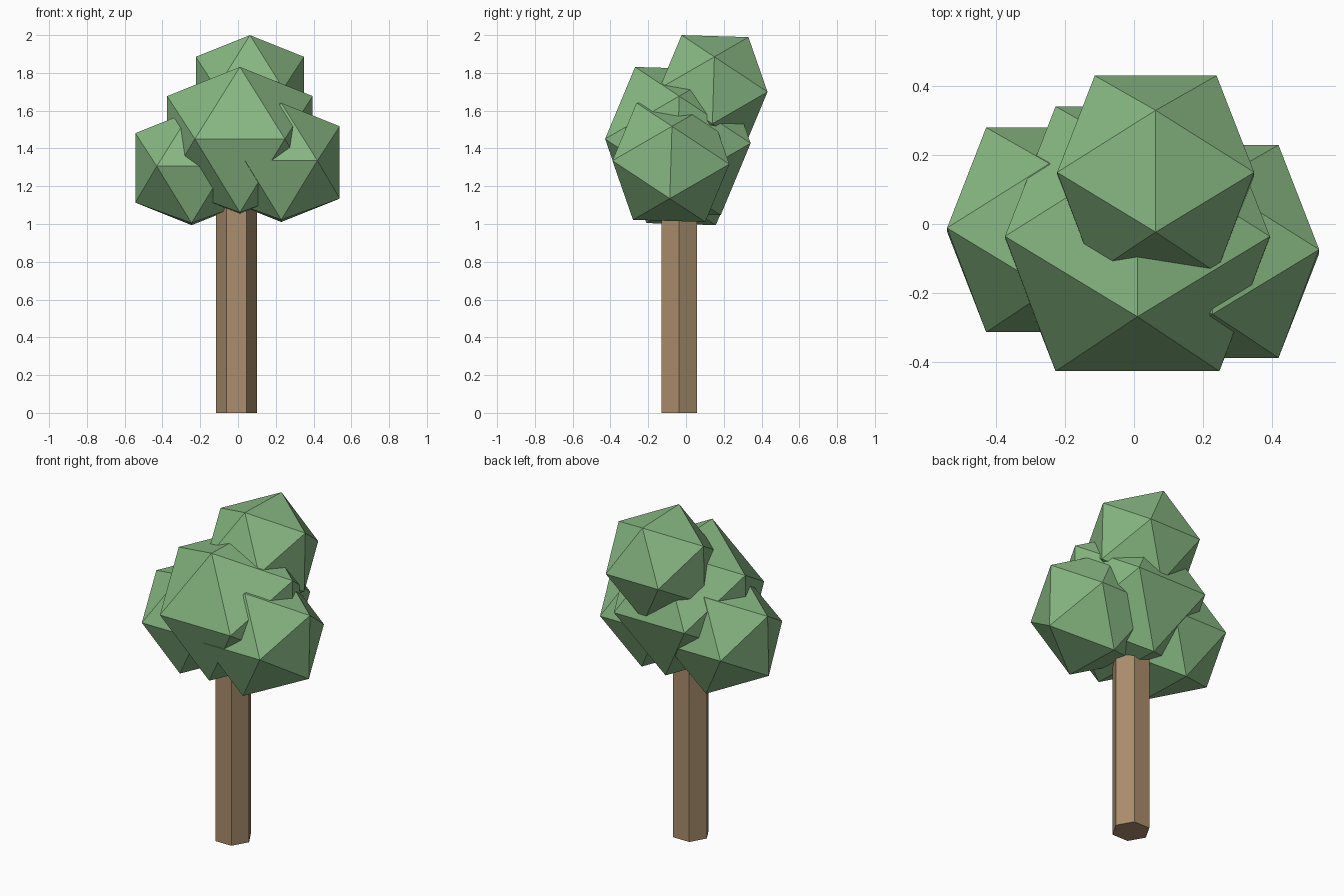
import bpy
import bmesh
from math import radians
from mathutils import Matrix, Vector

cube = bpy.data.objects.get("Cube")
if cube:
    bpy.data.objects.remove(cube, do_unlink=True)


def make_material(name, rgb):
    mat = bpy.data.materials.new(name)
    mat.use_nodes = True
    color = (*rgb, 1.0)
    mat.diffuse_color = color
    mat.node_tree.nodes["Principled BSDF"].inputs["Base Color"].default_value = color
    return mat


def add_object(name, bm, mat):
    mesh = bpy.data.meshes.new(name)
    bm.to_mesh(mesh)
    bm.free()
    mesh.materials.append(mat)
    obj = bpy.data.objects.new(name, mesh)
    bpy.context.collection.objects.link(obj)
    return obj


leaf_green = make_material("leaf_green", (0.242, 0.474, 0.223))
bark_brown = make_material("bark_brown", (0.402, 0.270, 0.150))

# Trunk: six-sided post whose top is buried in the foliage
TRUNK_RADIUS, TRUNK_HEIGHT = 0.108, 1.2
bm = bmesh.new()
bmesh.ops.create_cone(bm, cap_ends=True, segments=6,
                      radius1=TRUNK_RADIUS, radius2=TRUNK_RADIUS, depth=TRUNK_HEIGHT,
                      matrix=Matrix.Rotation(radians(90), 4, "Z"))
# Turn the post so that two corners point sideways
side = max(v.co.x for v in bm.verts)
if side < TRUNK_RADIUS * 0.95:
    bmesh.ops.rotate(bm, verts=bm.verts, matrix=Matrix.Rotation(radians(30), 3, "Z"))
bmesh.ops.translate(bm, verts=bm.verts, vec=(-0.008, -0.036, TRUNK_HEIGHT / 2))
add_object("trunk", bm, bark_brown)

# Foliage: four overlapping twenty-sided clumps, all tilted the same way
tilt = Matrix.Rotation(radians(30), 4, "X") @ Matrix.Rotation(radians(90), 4, "Z")
clumps = {
    "foliage_middle": ((0.01, -0.043, 1.439), 0.453),
    "foliage_top": ((0.063, 0.145, 1.708), 0.337),
    "foliage_left": ((0.229, -0.08, 1.326), 0.364),
    "foliage_right": ((-0.246, -0.017, 1.297), 0.35),
}
for name, (center, radius) in clumps.items():
    bm = bmesh.new()
    bmesh.ops.create_icosphere(bm, subdivisions=1, radius=radius,
                               matrix=Matrix.Translation(Vector(center)) @ tilt)
    add_object(name, bm, leaf_green)
